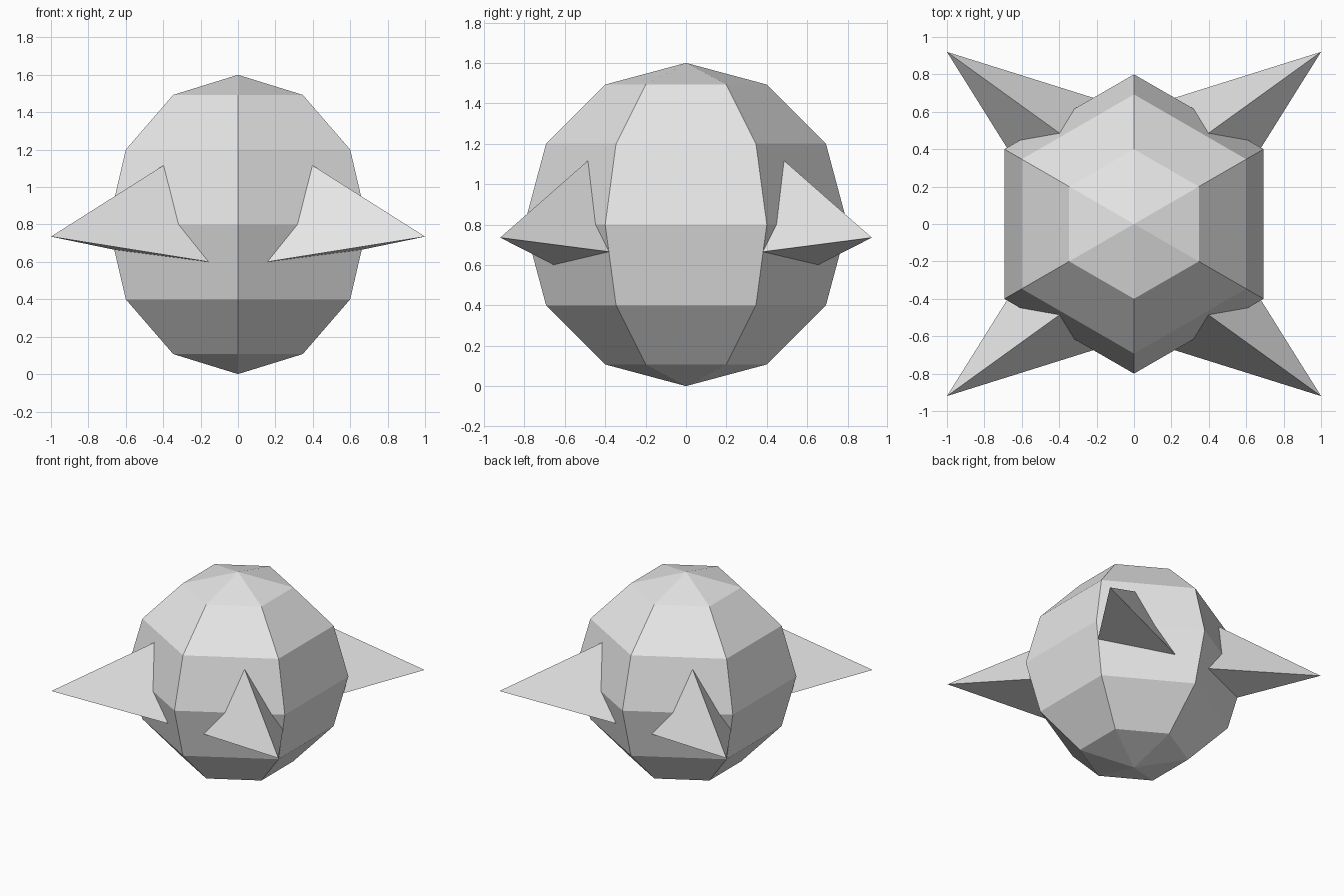
import bpy, bmesh, math
from mathutils import Vector

cube = bpy.data.objects.get("Cube")
if cube:
    bpy.data.objects.remove(cube, do_unlink=True)

# One plain light grey for everything
grey = bpy.data.materials.new("light_grey")
grey.use_nodes = True
colour = (0.8, 0.8, 0.8, 1.0)
grey.diffuse_color = colour
for node in grey.node_tree.nodes:
    if node.type == 'BSDF_PRINCIPLED':
        node.inputs["Base Color"].default_value = colour


def add_object(name, bm):
    bmesh.ops.recalc_face_normals(bm, faces=bm.faces[:])
    mesh = bpy.data.meshes.new(name)
    bm.to_mesh(mesh)
    bm.free()
    mesh.materials.append(grey)
    obj = bpy.data.objects.new(name, mesh)
    bpy.context.scene.collection.objects.link(obj)
    return obj


# Body: six-sided faceted ball with corners on the y axis
RADIUS, SIDES, RINGS = 0.8, 6, 6
bm = bmesh.new()
rings = []
for i in range(1, RINGS):
    polar = math.pi * i / RINGS
    r, z = RADIUS * math.sin(polar), RADIUS + RADIUS * math.cos(polar)
    angles = [math.tau * k / SIDES for k in range(SIDES)]
    rings.append([bm.verts.new((r * math.sin(a), r * math.cos(a), z)) for a in angles])
top = bm.verts.new((0, 0, 2 * RADIUS))
bottom = bm.verts.new((0, 0, 0))
for k in range(SIDES):
    n = (k + 1) % SIDES
    bm.faces.new((top, rings[0][k], rings[0][n]))
    bm.faces.new((bottom, rings[-1][n], rings[-1][k]))
    for upper, lower in zip(rings, rings[1:]):
        bm.faces.new((upper[k], lower[k], lower[n], upper[n]))
add_object("body", bm)

# Spikes: three-sided pyramids, mirrored into the four corners
TIP = Vector((1.0, 0.92, 0.735))
EDGE_POINTS = [(0.4, 0.487, 1.115), (0.155, 0.655, 0.6), (0.662, 0.38, 0.665)]
EDGE_LENGTH = 0.98


def add_spike(name, sx, sy):
    def place(p):
        return bm.verts.new((p.x * sx, p.y * sy, p.z))
    bm = bmesh.new()
    tip = place(TIP)
    base = [place(TIP + (Vector(p) - TIP).normalized() * EDGE_LENGTH) for p in EDGE_POINTS]
    bm.faces.new(base)
    for k in range(3):
        bm.faces.new((tip, base[k], base[(k + 1) % 3]))
    add_object(name, bm)


for side, sx in (("left", 1), ("right", -1)):
    for end, sy in (("front", -1), ("back", 1)):
        add_spike(f"{end}_{side}_spike", sx, sy)
